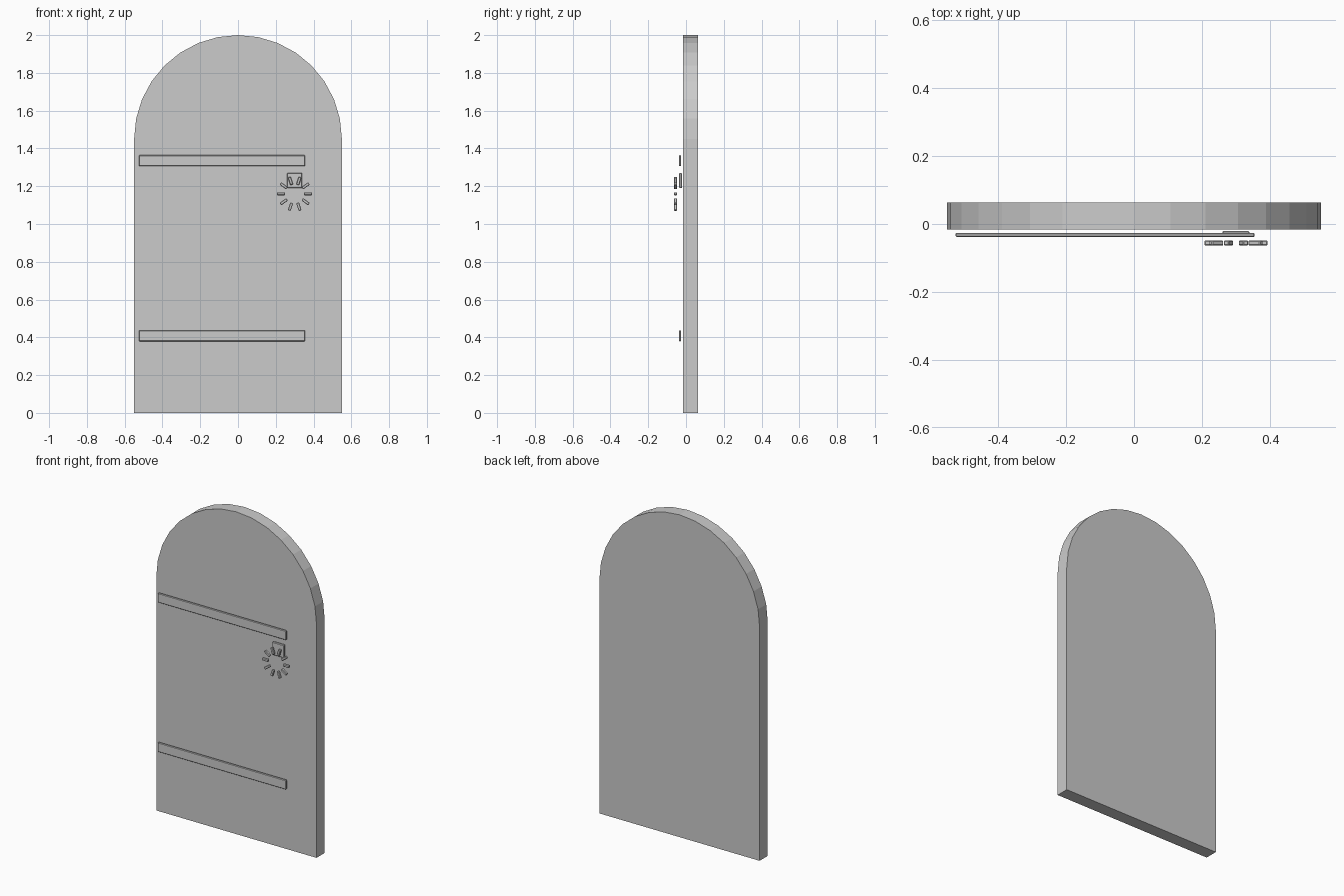
import bpy
import bmesh
import math
from mathutils import Matrix

cube = bpy.data.objects.get("Cube")
if cube:
    bpy.data.objects.remove(cube, do_unlink=True)

grey = bpy.data.materials.new("plain grey")
grey.use_nodes = True
colour = (0.6, 0.6, 0.6, 1)
grey.diffuse_color = colour
grey.node_tree.nodes["Principled BSDF"].inputs["Base Color"].default_value = colour


def finish(name, bm):
    bmesh.ops.recalc_face_normals(bm, faces=bm.faces[:])
    mesh = bpy.data.meshes.new(name)
    bm.to_mesh(mesh)
    bm.free()
    mesh.materials.append(grey)
    obj = bpy.data.objects.new(name, mesh)
    bpy.context.collection.objects.link(obj)
    return obj


def box(name, x, y, z, bevel=0.003, turn=None):
    """Chamfered box from x, y, z ranges, optionally transformed."""
    bm = bmesh.new()
    bmesh.ops.create_cube(bm, size=1)
    for v in bm.verts:
        for i, (low, high) in enumerate((x, y, z)):
            v.co[i] = low if v.co[i] < 0 else high
    bmesh.ops.bevel(bm, geom=bm.edges[:], offset=bevel, segments=1, affect='EDGES')
    if turn:
        bm.transform(turn)
    return finish(name, bm)


# Arched door slab
half, spring, steps = 0.55, 1.45, 16
front, back = -0.016, 0.064
outline = [(-half, 0), (half, 0)]
for i in range(steps + 1):
    a = math.pi * i / steps
    outline.append((half * math.cos(a), spring + half * math.sin(a)))
bm = bmesh.new()
face = bm.faces.new([bm.verts.new((x, front, z)) for x, z in outline])
slab = bmesh.ops.extrude_face_region(bm, geom=[face])
for v in slab["geom"]:
    if isinstance(v, bmesh.types.BMVert):
        v.co.y = back
finish("door_slab", bm)

# Hinge straps
for name, z in (("upper", 1.335), ("lower", 0.408)):
    box(name + "_hinge_strap", (-0.525, 0.355), (-0.038, -0.026), (z - 0.029, z + 0.029))

# Handle plate
box("handle_plate", (0.26, 0.34), (-0.036, -0.021), (1.19, 1.27))

# Radial bars of the handle
bars = 10
for i in range(bars):
    turn = Matrix.Translation((0.3, 0, 1.16)) @ Matrix.Rotation(math.tau * i / bars, 4, 'Y')
    box(f"handle_bar_{i + 1}", (0.05, 0.093), (-0.064, -0.048), (-0.008, 0.008), turn=turn)
